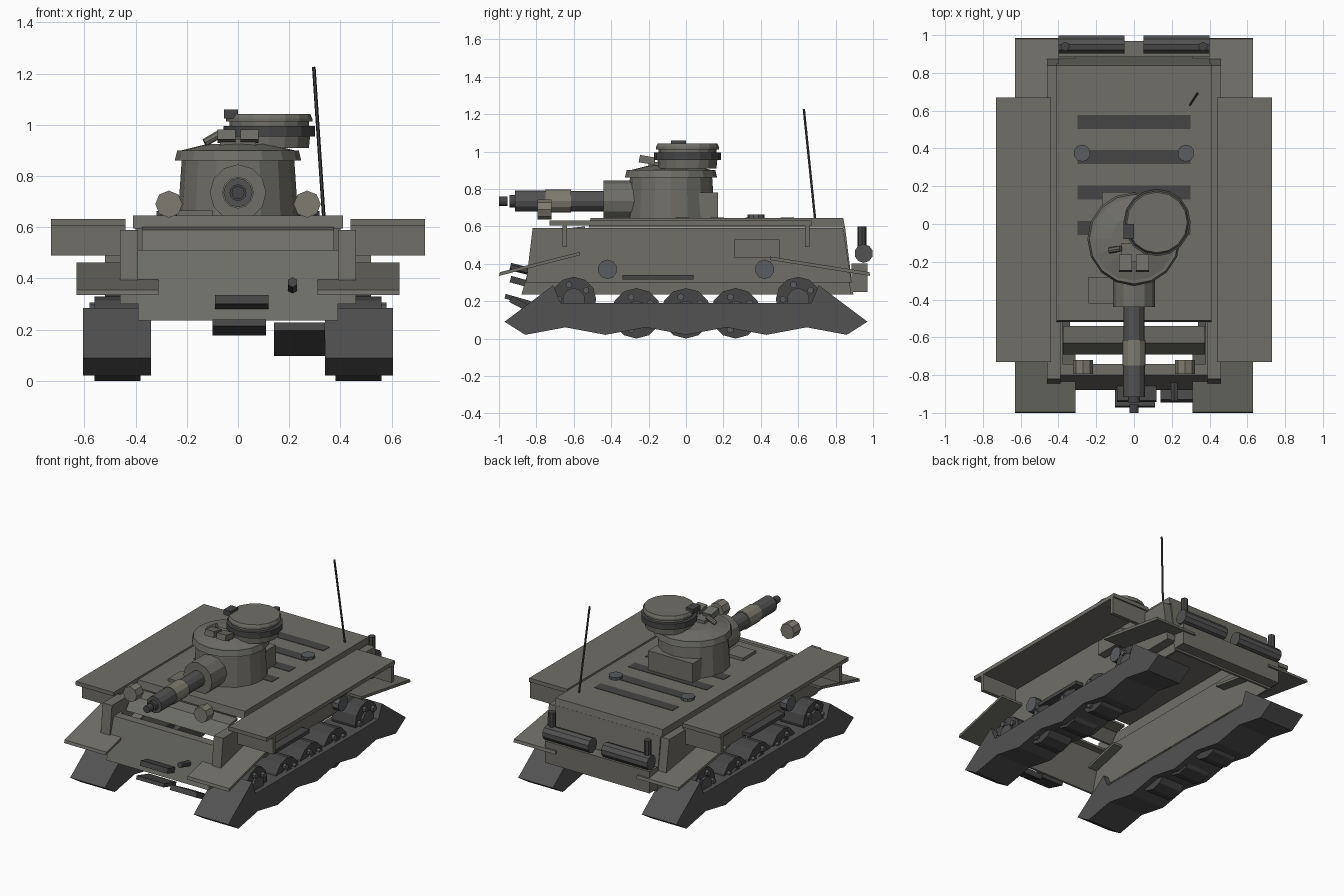
import bpy, bmesh, math
from mathutils import Vector, Matrix

if "Cube" in bpy.data.objects:
    bpy.data.objects.remove(bpy.data.objects["Cube"])


def mat(name, c):
    m = bpy.data.materials.new(name)
    m.diffuse_color = (*c, 1)
    m.use_nodes = True
    m.node_tree.nodes["Principled BSDF"].inputs["Base Color"].default_value = m.diffuse_color
    return m


OLIVE = mat("olive", (0.16, 0.157, 0.137))
DARK = mat("dark", (0.06, 0.06, 0.06))
STEEL = mat("steel", (0.085, 0.085, 0.085))
BLUE = mat("cap", (0.1, 0.107, 0.115))
TAN = mat("tan", (0.21, 0.2, 0.16))


def finish(name, bm, m):
    bmesh.ops.recalc_face_normals(bm, faces=bm.faces[:])
    me = bpy.data.meshes.new(name)
    bm.to_mesh(me)
    bm.free()
    me.materials.append(m)
    ob = bpy.data.objects.new(name, me)
    bpy.context.collection.objects.link(ob)
    return ob


def box(name, lo, hi, m=OLIVE, tilt=0):
    """Box from corner to corner, tilted about its own x axis."""
    lo, hi = Vector(lo), Vector(hi)
    bm = bmesh.new()
    mtx = Matrix.Translation((lo + hi) / 2) @ Matrix.Rotation(math.radians(tilt), 4, 'X') @ Matrix.Diagonal((*(hi - lo), 1))
    bmesh.ops.create_cube(bm, size=1, matrix=mtx)
    return finish(name, bm, m)


def rod(name, a, b, r, m=OLIVE, n=12, r2=None):
    """Cylinder or cone from a to b."""
    a, b = Vector(a), Vector(b)
    d = b - a
    bm = bmesh.new()
    mtx = Matrix.Translation((a + b) / 2) @ d.to_track_quat('Z', 'Y').to_matrix().to_4x4()
    bmesh.ops.create_cone(bm, cap_ends=True, segments=n, radius1=r,
                          radius2=r if r2 is None else r2, depth=d.length, matrix=mtx)
    return finish(name, bm, m)


def slab(name, pts, x0, x1, m=OLIVE):
    """Side profile (y, z) extruded from x0 to x1."""
    bm = bmesh.new()
    f = bm.faces.new([bm.verts.new((x0, y, z)) for y, z in pts])
    g = bmesh.ops.extrude_face_region(bm, geom=[f])
    bmesh.ops.translate(bm, vec=(x1 - x0, 0, 0),
                        verts=[v for v in g['geom'] if isinstance(v, bmesh.types.BMVert)])
    return finish(name, bm, m)


def turned(name, prof, c, m=OLIVE, n=16):
    """(radius, z) profile turned about a vertical axis."""
    bm = bmesh.new()
    rings = [[bm.verts.new((c[0] + r * math.cos(2 * math.pi * i / n),
                            c[1] + r * math.sin(2 * math.pi * i / n), z)) for i in range(n)] for r, z in prof]
    for p, q in zip(rings, rings[1:]):
        for i in range(n):
            bm.faces.new((p[i], p[(i + 1) % n], q[(i + 1) % n], q[i]))
    bm.faces.new(rings[0])
    bm.faces.new(rings[-1])
    return finish(name, bm, m)


# Hull: open-bottomed shell of plates under a deck
slab("upper_deck", [(-.52, .595), (-.51, .645), (.84, .645), (.85, .595)], -.41, .41)
slab("driver_plate", [(-.54, .60), (-.63, .59), (-.69, .51), (-.675, .51), (-.62, .575), (-.54, .585)], -.375, .375)
slab("nose", [(-.74, .51), (-.80, .51), (-.88, .235), (-.865, .235), (-.79, .495), (-.74, .495)], -.39, .39)
slab("rear_plate", [(.84, .60), (.85, .60), (.895, .235), (.88, .235)], -.40, .40)
box("rear_box", (-.4, .885, .25), (.4, .97, .40))
box("deck_hatch", (-.24, -.42, .64), (-.1, -.28, .665))
for i in range(4):
    y = -.02 + i * .187
    box("engine_grille", (-.3, y - .037, .63), (.3, y + .037, .648), DARK)
rod("antenna", (.335, .69, .64), (.296, .63, 1.226), .007, DARK, 6)

# Nose fittings
box("tow_bar", (-.09, -.94, .29), (.12, -.86, .325), DARK, -15)
rod("tow_pin", (.213, -.94, .385), (.213, -.84, .36), .02, DARK, 6)
box("under_plate", (-.1, -.97, .195), (.11, -.83, .22), DARK, -16)
box("nose_plate", (.14, -.95, .145), (.34, -.74, .18), DARK, -28)

track = [(-.97, .09), (-.71, .285), (-.67, .19), (.67, .19), (.71, .285), (.97, .09)]
track += [((4 - i) * .215, .02 if i % 2 == 0 else .06) for i in range(9)]

for s in (-1, 1):
    # Hull sides and side fittings
    slab("hull_side", [(-.855, .30), (-.82, .59), (.84, .59), (.885, .30)], s * .39, s * .46)
    slab("lower_wall", [(-.88, .235), (-.80, .51), (.84, .51), (.895, .235)], s * .378, s * .391)
    rod("side_port", (s * .45, -.42, .37), (s * .51, -.42, .37), .052, BLUE, 10)
    rod("side_port", (s * .45, .42, .37), (s * .51, .42, .37), .052, BLUE, 10)
    a, b = sorted((s * .45, s * .52))
    box("side_locker", (a, .26, .43), (b, .50, .53))
    box("side_rail", (a, -.34, .315), (b, .04, .34), DARK)
    # Side shelf with end brackets
    a, b = sorted((s * .44, s * .73))
    box("shelf", (a, -.73, .605), (b, .67, .632))
    box("shelf_bracket", (a, -.66, .49), (b, -.635, .61))
    box("shelf_bracket", (a, .635, .49), (b, .66, .61))
    # Mudguards
    slab("front_mudguard", [(-1, .335), (-.57, .445), (-.57, .462), (-.995, .355)], s * .31, s * .63)
    slab("rear_mudguard", [(.985, .335), (.45, .42), (.45, .438), (.98, .355)], s * .31, s * .63)
    # Track and wheels
    slab("track", track, s * .34, s * .605, STEEL)
    for y, z, r in ((-.6, .21, .12), (-.265, .135, .135), (0, .135, .135), (.265, .135, .135), (.6, .21, .12)):
        rod("wheel", (s * .38, y, z), (s * .56, y, z), r, DARK, 12)
        rod("wheel_hub", (s * .55, y, z), (s * .575, y, z), r * .5, STEEL, 10)
        for k in range(5):
            t = math.radians(36 + 72 * k)
            by, bz = y + .68 * r * math.cos(t), z + .68 * r * math.sin(t)
            rod("wheel_bolt", (s * .55, by, bz), (s * .58, by, bz), .019, BLUE, 6)
    # Mufflers, lamps, deck caps
    rod("muffler", (s * .05, .95, .455), (s * .4, .95, .455), .05, STEEL, 10)
    rod("exhaust_pipe", (s * .365, .94, .47), (s * .365, .94, .60), .024, DARK, 8)
    rod("lamp", (s * .27, -.795, .69), (s * .27, -.72, .69), .053, TAN, 8)
    rod("deck_cap", (s * .275, .375, .64), (s * .275, .375, .664), .045, BLUE, 10)
    # Sights on the turret roof
    box("periscope", (s * .045 - .035, -.25, .935), (s * .045 + .035, -.165, .975), OLIVE, -10)

# Turret
turned("turret", [(.235, .64), (.22, .86), (.247, .86), (.237, .90), (.22, .90), (.12, .925)], (0, -.08))
box("turret_bin", (-.17, .07, .645), (.17, .17, .78))
box("periscope_mount", (-.07, -.2, .90), (.07, -.1, .945))
rod("roof_tube", (-.13, -.14, .93), (-.07, -.13, .965), .016, OLIVE, 8)
# Cupola in stacked rings
c = (.122, .008)
turned("cupola_base", [(.155, .91), (.16, .96)], c)
turned("cupola_band", [(.178, .955), (.178, .995)], c, DARK)
turned("cupola_lid", [(.155, .99), (.155, 1.012), (.168, 1.012), (.168, 1.025), (.16, 1.042)], c)
box("cupola_sight", (-.055, -.08, 1.025), (0, .0, 1.06), DARK)

# Gun
zg = .735
for name, y0, y1, r, m in (("mantlet", -.44, -.26, .11, OLIVE), ("barrel_base", -.62, -.43, .055, STEEL),
                           ("barrel_sleeve", -.75, -.615, .062, TAN), ("barrel", -.915, -.745, .057, STEEL),
                           ("muzzle_neck", -.945, -.91, .033, DARK), ("muzzle", -1.0, -.955, .025, DARK)):
    rod(name, (0, y0, zg), (0, y1, zg), r, m, 12)
